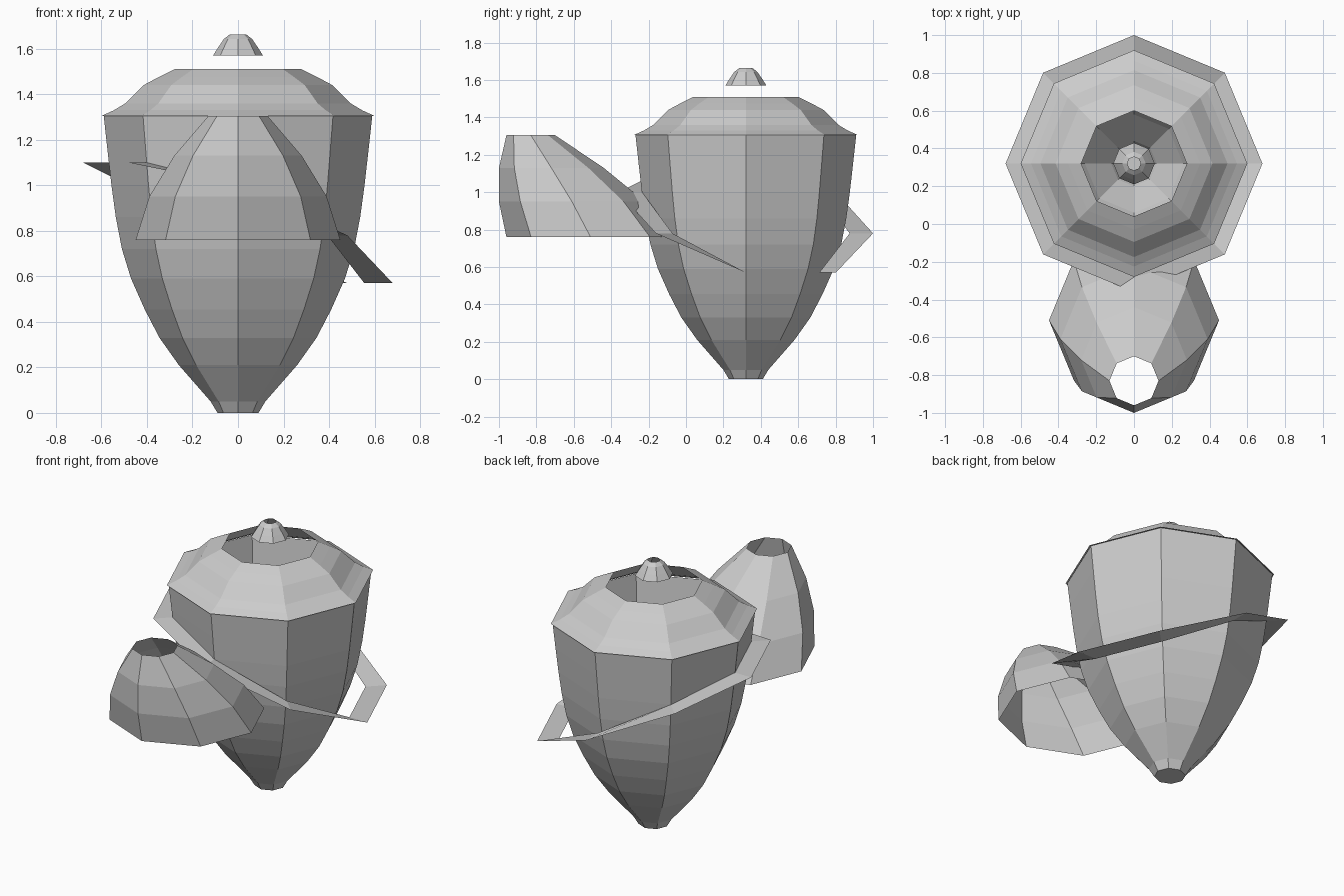
import bpy, bmesh
from math import cos, sin, pi

if "Cube" in bpy.data.objects:
    bpy.data.objects.remove(bpy.data.objects["Cube"])

SIDES = 8
CY = 0.32  # y of the main body axis


def ring_mesh(name, rings, closed=False, cap_bottom=False):
    """Bridge eight-sided rings (each a list of points) into a flat-shaded shell."""
    bm = bmesh.new()
    loops = [[bm.verts.new(p) for p in ring] for ring in rings]
    for a, b in zip(loops, loops[1:]):
        for i in range(SIDES):
            j = (i + 1) % SIDES
            bm.faces.new((a[i], a[j], b[j], b[i]))
    if cap_bottom:
        bm.faces.new(loops[0][::-1])
    me = bpy.data.meshes.new(name)
    bm.to_mesh(me)
    bm.free()
    ob = bpy.data.objects.new(name, me)
    bpy.context.collection.objects.link(ob)
    return ob


def octagon(r, cy, z):
    """Octagon with corners on the axes; z is one height or eight heights."""
    zs = z if isinstance(z, list) else [z] * SIDES
    return [(r * cos(i * pi / 4), cy + r * sin(i * pi / 4), zs[i])
            for i in range(SIDES)]


# Tapering body, closed at the foot and open at the rim
body = [(.09, 0), (.12, .05), (.26, .21), (.345, .33), (.41, .455),
        (.47, .59), (.51, .72), (.537, .86), (.556, 1.0), (.573, 1.15), (.59, 1.305)]
ring_mesh("body", [octagon(r, CY, z) for r, z in body], cap_bottom=True)

# Flared lid with an open top
lid = [(.60, 1.305), (.545, 1.33), (.495, 1.36), (.455, 1.40),
       (.415, 1.44), (.35, 1.475), (.28, 1.51)]
ring_mesh("lid", [octagon(r, CY, z) for r, z in lid])

# Small knob floating over the opening
knob = [(.11, 1.57), (.088, 1.605), (.062, 1.643), (.036, 1.663)]
ring_mesh("knob", [octagon(r, CY, z) for r, z in knob])

# Leaning spout hood at the front, open at both ends
spout = [(.45, -.51, .76), (.39, -.61, .95), (.28, -.72, 1.13), (.13, -.83, 1.305)]
ring_mesh("spout", [octagon(r, cy, z) for r, cy, z in spout])

# Thin sloping band around the body
heights = [.57, .57, .78, 1.0, 1.10, 1.10, 1.0, .78]
ring_mesh("band", [octagon(.68, CY, heights), octagon(.555, CY, heights)])
